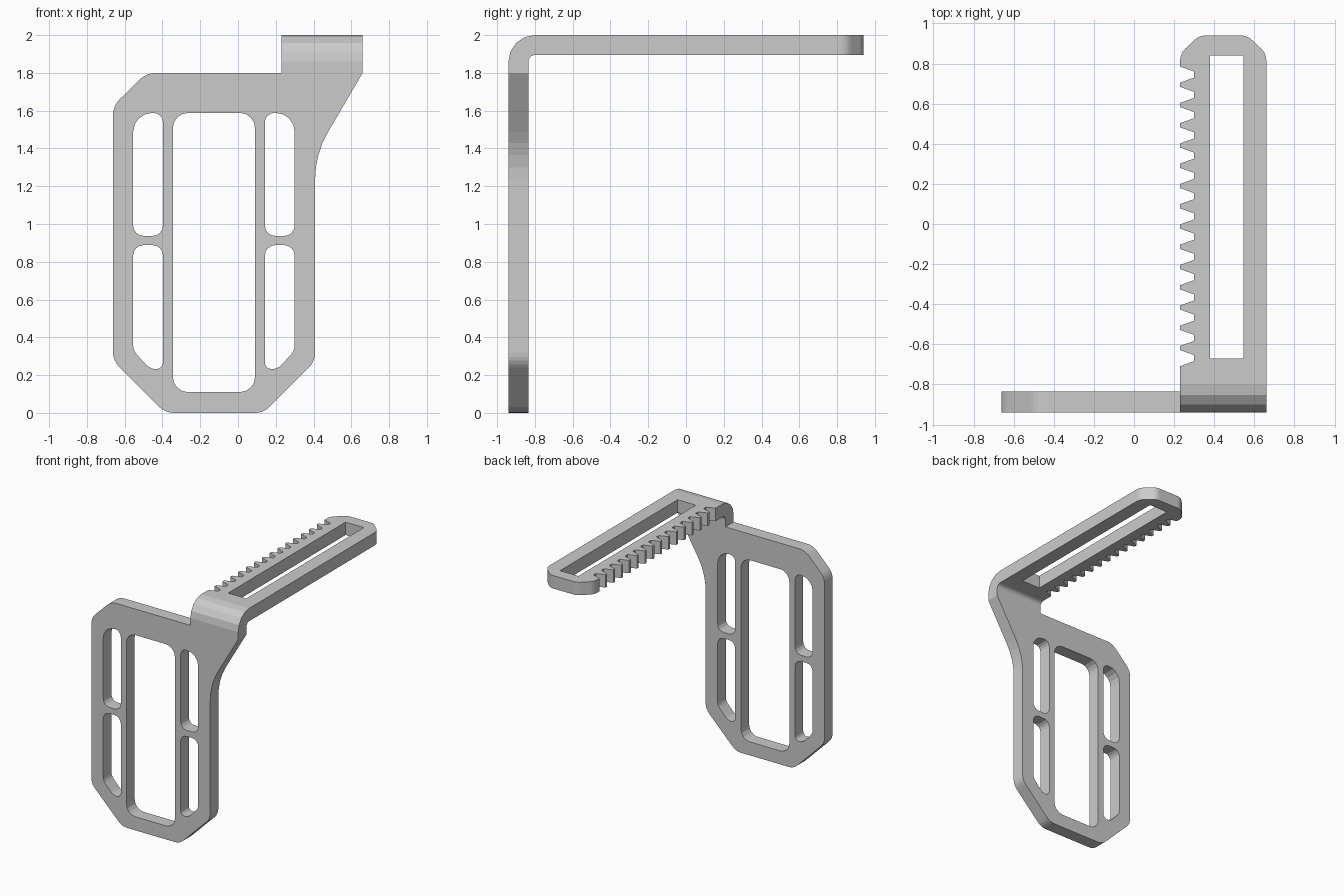
import bpy, bmesh, math
from mathutils import Vector

if "Cube" in bpy.data.objects:
    bpy.data.objects.remove(bpy.data.objects["Cube"])

THICK, R = 0.105, 0.14          # sheet thickness, outer bend radius
BEND_S, BEND_Y = 1.86, -0.80    # height where the bend starts, y where it ends
BEND_L = R * math.pi / 2        # unfolded length of the bend
STEPS = 4


def rounded(corners, seg=4):
    """Closed 2D loop from (x, y, radius) corners."""
    pts, n = [], len(corners)
    for i, (x, y, r) in enumerate(corners):
        p = Vector((x, y))
        if r == 0:
            pts.append(p)
            continue
        a = (Vector(corners[i - 1][:2]) - p).normalized()
        b = (Vector(corners[(i + 1) % n][:2]) - p).normalized()
        half = a.angle(b) / 2
        c = p + (a + b).normalized() * (r / math.sin(half))
        t = r / math.tan(half)
        va, vb = (p + a * t - c).normalized(), (p + b * t - c).normalized()
        pts += [c + va.slerp(vb, k / seg) * r for k in range(seg + 1)]
    return pts


def rect(x0, x1, y0, y1, r):
    return [(x0, y0, r), (x1, y0, r), (x1, y1, r), (x0, y1, r)]


def mirror(corners, axis=-0.1275):
    return [(2 * axis - x, y, r) for x, y, r in corners]


def arm(y):
    """Arm y position to unfolded sheet position."""
    return BEND_S + BEND_L + y - BEND_Y


# Unfolded outline: plate, gusset, then arm with rounded tip
outline = [(-0.385, 0, 0.11), (0.135, 0, 0.11), (0.408, 0.273, 0.11),
           (0.408, 1.37, 0.5), (0.66, 1.80, 0),
           (0.66, arm(0.85), 0.08), (0.565, arm(0.94), 0.08),
           (0.325, arm(0.94), 0.08), (0.23, arm(0.85), 0.08)]
# Rack teeth along the arm's inner edge
for i in range(15):
    top = 0.785 - 0.101 * i
    outline += [(0.23, arm(top), 0), (0.30, arm(top - 0.025), 0),
                (0.30, arm(top - 0.055), 0), (0.23, arm(top - 0.08), 0)]
outline += [(0.23, 1.80, 0), (-0.485, 1.80, 0.12),
            (-0.662, 1.625, 0.12), (-0.662, 0.277, 0.11)]

# Window openings and arm slot
upper = [(-0.555, 0.937, 0.055), (-0.397, 0.937, 0.055),
         (-0.397, 1.588, 0.05), (-0.555, 1.588, 0.10)]
lower = [(-0.555, 0.33, 0.07), (-0.465, 0.232, 0.07), (-0.397, 0.232, 0.035),
         (-0.397, 0.888, 0.055), (-0.555, 0.888, 0.055)]
holes = [rect(-0.345, 0.09, 0.11, 1.588, 0.08), upper, lower,
         mirror(upper), mirror(lower),
         rect(0.38, 0.545, arm(-0.67), arm(0.84), 0)]

# Flat sheet
bm = bmesh.new()
for loop in [outline] + holes:
    vs = [bm.verts.new((p.x, p.y, 0)) for p in rounded(loop)]
    for a, b in zip(vs, vs[1:] + vs[:1]):
        bm.edges.new((a, b))
bmesh.ops.triangle_fill(bm, edges=bm.edges[:], use_beauty=True, normal=(0, 0, 1))

# Cross cuts where the sheet bends
for i in range(STEPS + 1):
    bmesh.ops.bisect_plane(bm, geom=bm.verts[:] + bm.edges[:] + bm.faces[:], dist=1e-5,
                           plane_co=(0, BEND_S + BEND_L * i / STEPS, 0), plane_no=(0, 1, 0))

# Thickness
ext = bmesh.ops.extrude_face_region(bm, geom=bm.faces[:])
for g in ext["geom"]:
    if isinstance(g, bmesh.types.BMVert):
        g.co.z = THICK

# Fold the sheet into an upright plate and a horizontal arm
for v in bm.verts:
    x, s, d = v.co
    u = s - BEND_S
    ang = min(max(u / BEND_L, 0), 1) * math.pi / 2
    v.co = (x, BEND_Y - (R - d) * math.cos(ang) + max(u - BEND_L, 0),
            BEND_S + (R - d) * math.sin(ang) + min(u, 0))

bmesh.ops.recalc_face_normals(bm, faces=bm.faces[:])
mesh = bpy.data.meshes.new("bracket")
bm.to_mesh(mesh)
bm.free()
bpy.context.collection.objects.link(bpy.data.objects.new("bracket_with_toothed_arm", mesh))
